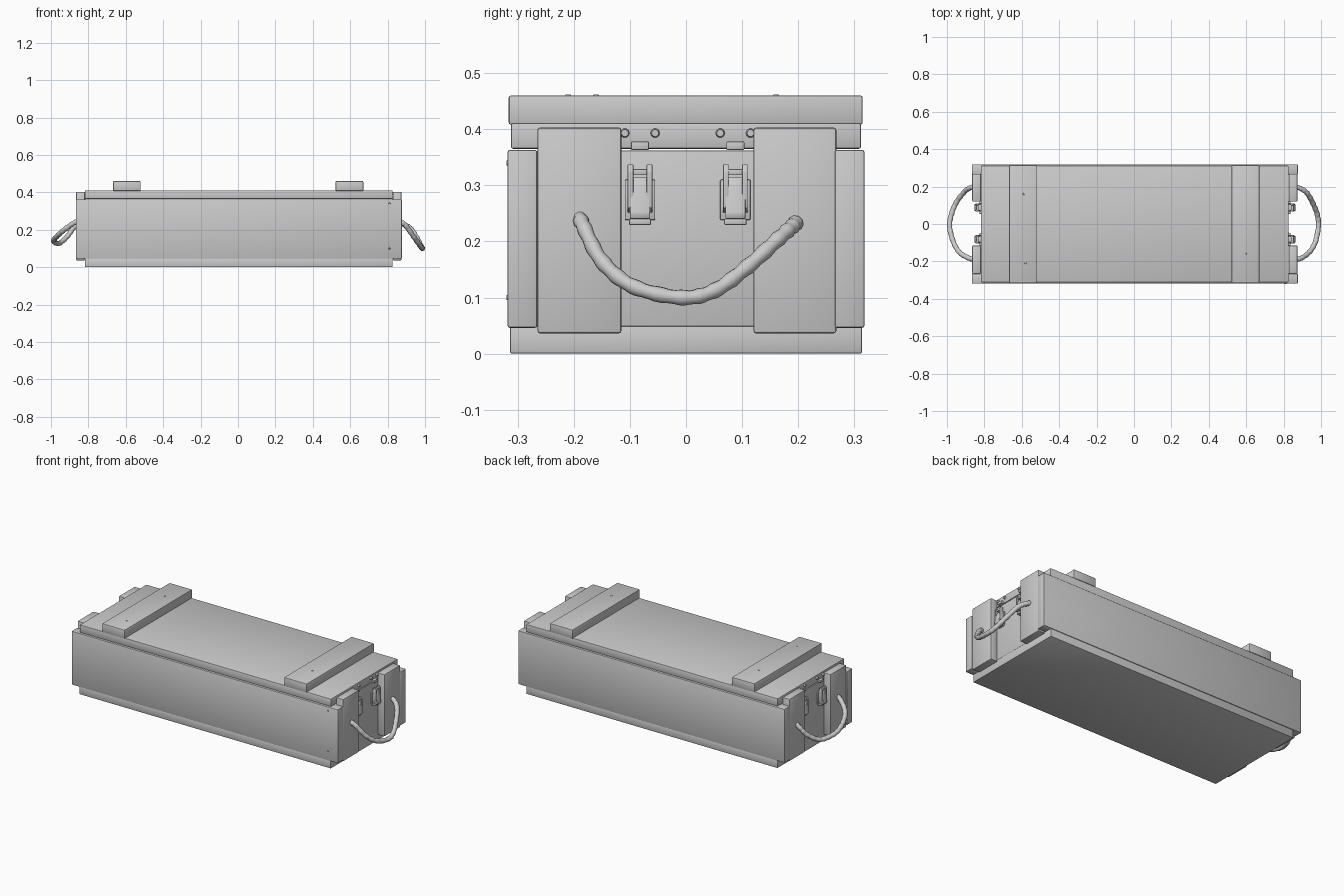
import bpy, bmesh, math
from mathutils import Vector, Matrix

if "Cube" in bpy.data.objects:
    bpy.data.objects.remove(bpy.data.objects["Cube"])


def finish(name, bm, bevel=0.0, angle=40):
    bmesh.ops.recalc_face_normals(bm, faces=bm.faces[:])
    if bevel:
        bmesh.ops.bevel(bm, geom=bm.edges[:], offset=bevel, segments=2,
                        profile=0.5, affect='EDGES')
    me = bpy.data.meshes.new(name)
    bm.to_mesh(me)
    bm.free()
    ob = bpy.data.objects.new(name, me)
    bpy.context.collection.objects.link(ob)
    bpy.ops.object.select_all(action='DESELECT')
    ob.select_set(True)
    bpy.context.view_layer.objects.active = ob
    bpy.ops.object.shade_smooth_by_angle(angle=math.radians(angle))
    return ob


def prism(name, pts, y0, y1, bevel=0.003):
    """Extrude an x-z outline along y."""
    bm = bmesh.new()
    f = bm.faces.new([bm.verts.new((x, y0, z)) for x, z in pts])
    ext = bmesh.ops.extrude_face_region(bm, geom=[f])
    verts = [v for v in ext['geom'] if isinstance(v, bmesh.types.BMVert)]
    bmesh.ops.translate(bm, verts=verts, vec=(0, y1 - y0, 0))
    return finish(name, bm, bevel)


def box(name, x, y, z, bevel=0.003):
    pts = [(x[0], z[0]), (x[1], z[0]), (x[1], z[1]), (x[0], z[1])]
    return prism(name, pts, y[0], y[1], bevel)


def stud(name, loc, axis, r, depth):
    """Short round nail or rivet head pointing along axis."""
    bm = bmesh.new()
    rot = Vector((0, 0, 1)).rotation_difference(Vector(axis)).to_matrix().to_4x4()
    bmesh.ops.create_cone(bm, cap_ends=True, segments=10, radius1=r, radius2=r * 0.7,
                          depth=depth, matrix=Matrix.Translation(loc) @ rot)
    return finish(name, bm)


def rope(name, pts, radius=0.0135):
    """Lumpy rope along a Catmull-Rom path."""
    p = [Vector(q) for q in pts]
    p = [2 * p[0] - p[1]] + p + [2 * p[-1] - p[-2]]
    path = []
    for i in range(1, len(p) - 2):
        a, b, c, d = p[i - 1:i + 3]
        for k in range(8):
            t = k / 8
            path.append(0.5 * (2 * b + (c - a) * t + (2 * a - 5 * b + 4 * c - d) * t ** 2
                               + (3 * b - a - 3 * c + d) * t ** 3))
    path.append(p[-2])
    cu = bpy.data.curves.new(name, 'CURVE')
    cu.dimensions = '3D'
    cu.bevel_depth = radius
    cu.bevel_resolution = 3
    cu.use_fill_caps = True
    sp = cu.splines.new('POLY')
    sp.points.add(len(path) - 1)
    for i, (pt, q) in enumerate(zip(sp.points, path)):
        pt.co = (*q, 1)
        pt.radius = 1 + 0.08 * math.sin(i * 1.6)
    ob = bpy.data.objects.new(name, cu)
    bpy.context.collection.objects.link(ob)
    bpy.ops.object.select_all(action='DESELECT')
    ob.select_set(True)
    bpy.context.view_layer.objects.active = ob
    bpy.ops.object.convert(target='MESH')
    bpy.ops.object.shade_smooth()


# Crate boards
L, R = -0.818, 0.827
box("bottom_board", (L, R), (-0.314, 0.314), (0.0, 0.05), 0.004)
box("front_board", (-0.867, 0.876), (-0.318, -0.265), (0.046, 0.363), 0.004)
box("back_board", (-0.867, 0.876), (0.265, 0.318), (0.046, 0.363), 0.004)
box("left_end_board", (L, L + 0.05), (-0.266, 0.266), (0.048, 0.362))
box("right_end_board", (R - 0.05, R), (-0.266, 0.266), (0.048, 0.362))

# Lid with two battens across the top
box("lid", (L, R), (-0.312, 0.312), (0.365, 0.411), 0.004)
box("lid_batten_left", (-0.668, -0.52), (-0.316, 0.315), (0.408, 0.46), 0.004)
box("lid_batten_right", (0.522, 0.67), (-0.316, 0.315), (0.408, 0.46), 0.004)

# Nail heads
for i, (x, y) in enumerate([(-0.59, 0.16), (-0.58, -0.21), (0.6, -0.16)]):
    stud(f"batten_nail_{i}", (x, y, 0.46), (0, 0, 1), 0.006, 0.004)
for i, z in enumerate([0.34, 0.1]):
    stud(f"front_nail_{i}", (0.81, -0.318, z), (0, -1, 0), 0.006, 0.004)

# End cleats and latches, same on both ends
for side, s, wall in (("left", -1, L), ("right", 1, R)):
    def X(*d):
        return sorted(wall + s * v for v in d)

    for end, ys in (("front", (-0.265, -0.115)), ("back", (0.12, 0.268))):
        box(f"{side}_{end}_cleat", X(0.001, 0.047), ys, (0.036, 0.403), 0.005)

    for end, y in (("front", -0.082), ("back", 0.088)):
        tag = f"{side}_{end}_latch"
        box(f"{tag}_plate", X(-0.003, 0.007), (y - 0.027, y + 0.027), (0.238, 0.31), 0.002)
        lever = [(0, 0.246), (0.034, 0.24), (0.036, 0.25), (0.026, 0.30), (0.016, 0.315), (0, 0.315)]
        prism(f"{tag}_lever", [(wall + s * d, z) for d, z in lever], y - 0.018, y + 0.018, 0.002)
        box(f"{tag}_foot", X(-0.003, 0.025), (y - 0.02, y + 0.02), (0.229, 0.241), 0.003)
        for k in (-1, 1):
            yk = y + k * 0.017
            arm = [(0.004, 0.25), (0.03, 0.26), (0.03, 0.325), (0.022, 0.338), (0.01, 0.332)]
            prism(f"{tag}_arm_{k}", [(wall + s * d, z) for d, z in arm], yk - 0.005, yk + 0.005, 0.0015)
            stud(f"{tag}_rivet_{k}", (wall + s * 0.003, y + k * 0.027, 0.393), (s, 0, 0), 0.009, 0.012)
        box(f"{tag}_crossbar", X(0.012, 0.026), (y - 0.018, y + 0.018), (0.318, 0.329), 0.002)
        box(f"{tag}_catch", X(-0.003, 0.016), (y - 0.016, y + 0.016), (0.363, 0.378), 0.002)

# Hanging rope handles
rope("right_rope_handle", [
    (0.86, -0.19, 0.245), (0.895, -0.182, 0.225), (0.938, -0.15, 0.165), (0.97, -0.095, 0.12),
    (0.986, -0.01, 0.1), (0.98, 0.05, 0.112), (0.957, 0.11, 0.155), (0.925, 0.165, 0.205),
    (0.89, 0.19, 0.227), (0.86, 0.198, 0.236)])
rope("left_rope_handle", [
    (-0.85, -0.19, 0.25), (-0.885, -0.182, 0.232), (-0.935, -0.15, 0.195), (-0.968, -0.09, 0.165),
    (-0.986, -0.01, 0.143), (-0.975, 0.055, 0.13), (-0.95, 0.115, 0.13), (-0.91, 0.168, 0.168),
    (-0.88, 0.192, 0.21), (-0.85, 0.198, 0.235)])
